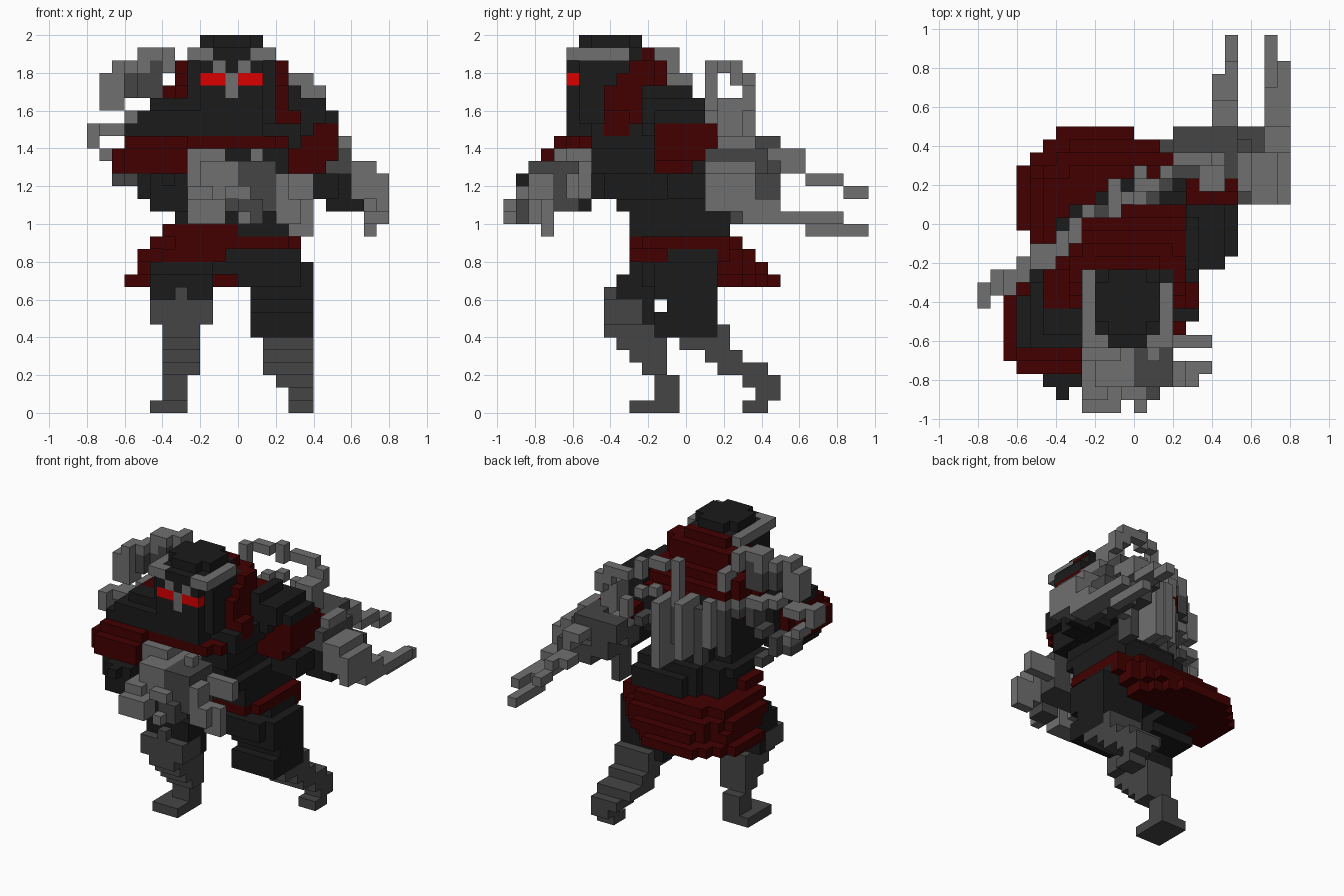
import bpy, bmesh, math
from mathutils import Vector

cube = bpy.data.objects.get("Cube")
if cube:
    bpy.data.objects.remove(cube)

U = 1 / 15                                # edge of one block
ORIGIN = Vector((-0.8, -0.9667, 0))
taken = set()                             # every block belongs to one part only


def material(name, rgb):
    m = bpy.data.materials.new(name)
    m.use_nodes = True
    m.diffuse_color = (*rgb, 1)
    bsdf = next(n for n in m.node_tree.nodes if n.type == 'BSDF_PRINCIPLED')
    bsdf.inputs["Base Color"].default_value = (*rgb, 1)
    return m


BLACK = material("charcoal", (0.011, 0.011, 0.011))
RED = material("dark red cloth", (0.054, 0.0, 0.0))
EYE = material("bright red", (0.7, 0.0, 0.0))
GREY = material("light grey", (0.16, 0.16, 0.16))
DARK = material("dark grey", (0.06, 0.06, 0.06))


def box(x0, x1, y0, y1, z0, z1):
    """All blocks in an inclusive range."""
    return {(x, y, z) for x in range(x0, x1 + 1)
            for y in range(y0, y1 + 1) for z in range(z0, z1 + 1)}


def disc(x0, x1, y0, y1, z, power=2):
    """One rounded layer."""
    return {p for p in box(x0, x1, y0, y1, z, z)
            if abs((p[0] - (x0 + x1) / 2) * 2 / (x1 - x0 + 1)) ** power
            + abs((p[1] - (y0 + y1) / 2) * 2 / (y1 - y0 + 1)) ** power <= 1.1}


def path(points):
    """Chain of blocks through the points."""
    cells = set()
    for a, b in zip(points, points[1:]):
        a, b = Vector(a), Vector(b)
        n = max(1, math.ceil(max(abs(v) for v in b - a)))
        cells |= {tuple(math.floor(v + 0.5) for v in a.lerp(b, i / n)) for i in range(n + 1)}
    return cells


def back(x):
    """Depth of the slanted back plane."""
    return min(19, round(9 + 0.65 * x))


SIDES = {(1, 0, 0): ((1, 0, 0), (1, 1, 0), (1, 1, 1), (1, 0, 1)),
         (-1, 0, 0): ((0, 0, 0), (0, 0, 1), (0, 1, 1), (0, 1, 0)),
         (0, 1, 0): ((0, 1, 0), (0, 1, 1), (1, 1, 1), (1, 1, 0)),
         (0, -1, 0): ((0, 0, 0), (1, 0, 0), (1, 0, 1), (0, 0, 1)),
         (0, 0, 1): ((0, 0, 1), (1, 0, 1), (1, 1, 1), (0, 1, 1)),
         (0, 0, -1): ((0, 0, 0), (0, 1, 0), (1, 1, 0), (1, 0, 0))}


def part(name, mat, *groups):
    """Skin the free blocks of the groups as one object."""
    cells = set().union(*groups) - taken
    taken.update(cells)
    bm, verts = bmesh.new(), {}
    for c in sorted(cells):
        for d, corners in SIDES.items():
            if tuple(a + b for a, b in zip(c, d)) in cells:
                continue
            quad = []
            for k in corners:
                key = tuple(a + b for a, b in zip(c, k))
                if key not in verts:
                    verts[key] = bm.verts.new(ORIGIN + Vector(key) * U)
                quad.append(verts[key])
            bm.faces.new(quad)
    mesh = bpy.data.meshes.new(name)
    bm.to_mesh(mesh)
    bm.free()
    mesh.materials.append(mat)
    bpy.context.collection.objects.link(bpy.data.objects.new(name, mesh))


# Head and face
part("eyes", EYE, box(9, 10, 5, 5, 26, 26), box(12, 13, 5, 5, 26, 26))
part("nose_guard", GREY, box(11, 11, 5, 5, 25, 26), box(10, 10, 5, 5, 27, 27),
     box(12, 12, 5, 5, 27, 27))
part("headband", GREY, box(8, 8, 5, 10, 28, 28), box(14, 14, 5, 9, 28, 28),
     box(9, 9, 5, 5, 28, 28), box(13, 13, 5, 5, 28, 28))
part("head", BLACK, box(9, 13, 5, 10, 23, 28), disc(9, 13, 6, 10, 29),
     box(8, 14, 6, 10, 23, 27), box(9, 13, 5, 10, 22, 22))

# Hood and scarf
part("hood", RED, box(8, 14, 10, 12, 26, 27),
     *[box(x, x, y, 11, z, z) for x in (7, 15) for y, z in ((8, 24), (8, 25), (9, 26), (10, 27))],
     box(9, 13, 11, 11, 28, 28), box(6, 15, 11, 13, 24, 25), box(7, 15, 14, 14, 24, 24),
     box(11, 15, 15, 15, 23, 23), box(15, 15, 8, 10, 21, 23), box(16, 16, 8, 9, 22, 23),
     box(5, 7, 8, 11, 24, 24), box(8, 8, 6, 8, 23, 23))
part("scarf", RED, box(8, 14, 5, 5, 21, 21), box(7, 15, 6, 11, 21, 21),
     box(9, 10, 5, 5, 22, 22))

# Right shoulder and arm, reaching forward
part("right_shoulder", BLACK, box(3, 8, 5, 8, 22, 22), box(4, 8, 5, 9, 22, 23),
     box(5, 8, 6, 9, 24, 24), box(4, 8, 5, 10, 20, 22))
part("right_sleeve_band", RED, box(2, 2, 4, 8, 19, 20), box(3, 7, 3, 9, 19, 20),
     box(3, 7, 4, 9, 21, 21))
part("right_forearm", BLACK, box(4, 7, 3, 7, 17, 18), box(5, 7, 2, 6, 16, 18),
     box(6, 6, 1, 1, 18, 18))
part("right_palm", DARK, box(12, 14, 2, 5, 16, 19), box(10, 11, 3, 5, 16, 17),
     box(12, 13, 1, 2, 15, 16))
part("right_hand", GREY, box(8, 10, 4, 6, 18, 20), box(9, 12, 2, 6, 17, 19),
     box(8, 9, 1, 3, 16, 17), box(8, 10, 0, 1, 15, 16), box(12, 12, 0, 1, 15, 15),
     box(11, 12, 1, 2, 17, 17), box(13, 13, 4, 4, 20, 20))
part("right_fingers", GREY, box(15, 15, 2, 3, 16, 18), box(15, 17, 5, 5, 17, 18),
     box(15, 16, 2, 2, 15, 16), box(15, 17, 3, 3, 15, 16), box(16, 17, 3, 3, 14, 14))

# Belt round the waist
part("belt", RED, box(6, 11, 10, 12, 14, 14), disc(5, 16, 10, 18, 13, 3),
     box(7, 15, 10, 11, 13, 13))

# Torso, cut off along the slanted back
torso = (box(7, 15, 10, 17, 14, 15) | box(6, 15, 9, 16, 16, 16) | box(7, 14, 8, 15, 17, 18)
         | box(7, 15, 7, 15, 19, 20) | box(7, 16, 7, 15, 21, 22) | box(7, 15, 8, 14, 23, 23))
part("torso", BLACK, {p for p in torso if p[1] < back(p[0]) + (2 if p[2] < 17 else 0)})

# Left shoulder and arm, swung back
part("left_shoulder", BLACK, box(16, 17, 11, 15, 22, 24), box(18, 18, 11, 15, 23, 24),
     box(19, 19, 12, 15, 23, 23), box(16, 16, 11, 14, 25, 25))
part("left_sleeve_band", RED, box(18, 19, 12, 16, 22, 22), box(16, 19, 12, 16, 20, 21),
     box(16, 18, 12, 14, 19, 19), box(16, 19, 16, 17, 20, 21))
part("left_upper_arm", BLACK, box(17, 19, 13, 16, 17, 18), box(18, 20, 16, 16, 17, 18),
     box(19, 21, 16, 16, 16, 16))
part("left_forearm", DARK, box(18, 20, 16, 20, 18, 20), box(18, 21, 18, 21, 17, 18),
     box(18, 19, 18, 21, 21, 21), box(20, 21, 17, 19, 16, 17))
part("left_hand", GREY, box(21, 22, 16, 19, 17, 19), box(23, 23, 16, 19, 16, 18),
     box(22, 22, 17, 20, 16, 16), box(22, 23, 19, 21, 15, 16), box(20, 20, 17, 19, 21, 21))
part("left_claws", GREY, box(22, 23, 21, 24, 15, 15), box(23, 23, 25, 26, 15, 15),
     box(22, 22, 24, 28, 14, 14), box(18, 19, 21, 23, 20, 20), box(19, 19, 22, 23, 19, 19),
     box(18, 18, 24, 25, 18, 18), box(19, 19, 24, 26, 18, 18), box(19, 19, 27, 28, 17, 17))

# Back plates: alternating upright columns along the slanted plane
for name, mat, cols in (("back_plates", DARK, (7, 9, 11)), ("back_ridges", GREY, (8, 10, 12))):
    part(name, mat, *[box(x, x, back(x) - 1, back(x) + (mat is GREY),
                          17 + x % 3, 23 - x % 2) for x in cols])

# Hooked limbs growing from the back, drawn as (x, z) in the slanted plane
LIMBS = {
    "right_top_limb": (GREY, 2, [(7, 24), (7, 25), (6, 27), (6, 28), (4, 28), (4, 27), (2, 27),
                                 (2, 26), (1, 26), (1, 24), (2, 24), (2, 25)]),
    "right_upper_limb": (DARK, 2, [(5, 27), (3, 27), (3, 26), (5, 26), (5, 25), (3, 25)]),
    "right_middle_limb": (GREY, 2, [(7, 23), (4, 23), (1, 22), (0, 22), (0, 21), (1, 20), (2, 19)]),
    "right_lower_limb": (DARK, 2, [(7, 21), (5, 22), (4, 20), (2, 18), (4, 17)]),
    "left_top_limb": (GREY, 1, [(11, 23), (11, 27), (14, 27), (14, 26), (17, 26), (17, 25),
                                (18, 25), (18, 24)]),
    "left_upper_limb": (GREY, 1, [(12, 23), (13, 24), (14, 24), (15, 22), (16, 20), (17, 17)]),
    "left_lower_limb": (DARK, 2, [(11, 20), (13, 21), (14, 21), (15, 19), (16, 18), (16, 15)]),
}
for name, (mat, depth, pts) in LIMBS.items():
    cells = path([(x, 0, z) for x, z in pts])
    part(name, mat, {(x, back(x) - k, z) for x, _, z in cells for k in range(depth)})
part("left_limb_column", GREY, box(17, 18, 17, 18, 21, 24))
part("left_limb_roots", DARK, box(16, 17, 18, 21, 18, 20), box(15, 18, 20, 21, 20, 21))

# Skirt: layers flaring to the back and right
part("skirt", RED, box(6, 10, 10, 16, 12, 12), box(4, 5, 12, 17, 12, 12),
     disc(4, 16, 10, 19, 12, 3) - box(4, 17, 10, 16, 12, 12),
     box(4, 5, 13, 18, 11, 11), disc(5, 15, 10, 20, 11, 3) - box(5, 17, 10, 16, 11, 11),
     disc(3, 14, 10, 21, 10) - box(6, 17, 10, 16, 10, 10) - box(3, 5, 10, 13, 10, 10))

# Hips and legs
part("hips", BLACK, box(6, 16, 13, 16, 11, 12), box(7, 16, 11, 12, 11, 11),
     box(12, 16, 11, 16, 10, 10), box(17, 17, 12, 16, 11, 11))
part("right_shin", DARK, box(7, 7, 8, 9, 9, 9), box(5, 9, 8, 10, 7, 8), box(6, 8, 8, 12, 6, 6),
     box(6, 8, 9, 12, 5, 5), box(6, 8, 10, 12, 4, 4), box(6, 8, 11, 12, 3, 3),
     box(6, 7, 12, 13, 1, 2), box(5, 7, 10, 13, 0, 0))
part("right_thigh", BLACK, box(5, 9, 9, 14, 9, 10), box(5, 9, 10, 16, 10, 11),
     box(5, 9, 10, 11, 7, 8))
part("left_thigh", BLACK, box(13, 17, 12, 16, 9, 11), box(13, 17, 13, 16, 6, 8),
     box(13, 17, 12, 12, 6, 7))
part("left_shin", DARK, box(14, 17, 17, 17, 6, 6), box(14, 17, 14, 17, 5, 5),
     box(14, 17, 16, 18, 4, 4), box(14, 17, 17, 20, 3, 3), box(15, 17, 19, 21, 2, 2),
     box(16, 17, 20, 21, 1, 1), box(16, 17, 19, 20, 0, 0))
